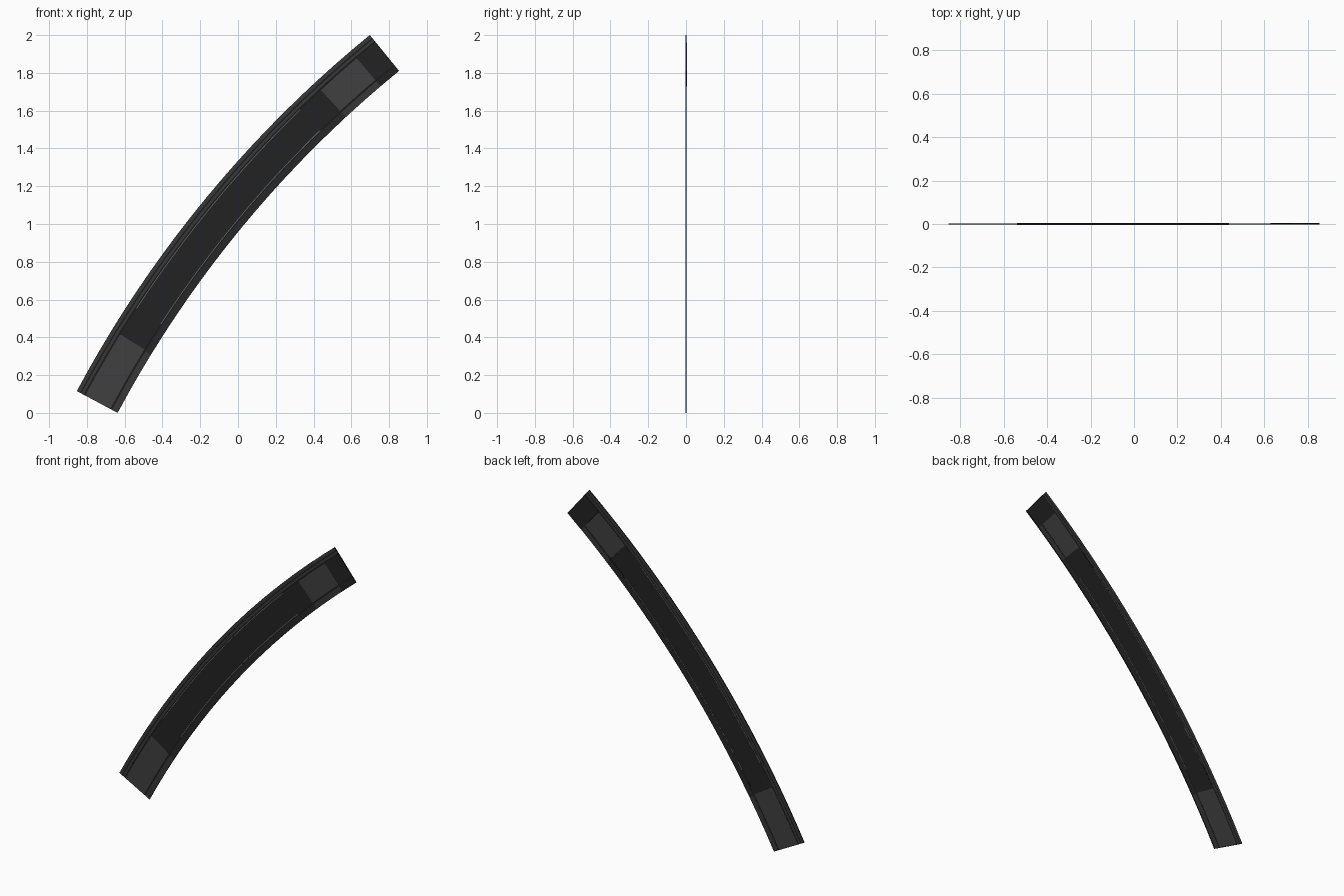
import bpy, bmesh, math

if "Cube" in bpy.data.objects:
    bpy.data.objects.remove(bpy.data.objects["Cube"])

# Arc frame: u runs 0 (outer edge) to 1 (inner edge), t runs 0 (bottom) to 1 (top)
CX, CZ = 4.618, -2.806
R_OUT, WIDTH = 6.2025, 0.245
A0, A1 = math.radians(151.9), math.radians(129.2)
SEGS = 20


def material(name, r, g, b):
    m = bpy.data.materials.new(name)
    m.diffuse_color = (r, g, b, 1)
    m.use_nodes = True
    m.node_tree.nodes["Principled BSDF"].inputs["Base Color"].default_value = m.diffuse_color
    return m


black = material("black", 0.011, 0.011, 0.011)
asphalt = material("dark asphalt", 0.016, 0.016, 0.017)
edge_dark = material("dark edge grey", 0.020, 0.020, 0.020)
edge_grey = material("edge grey", 0.038, 0.038, 0.038)
patch_grey = material("patch grey", 0.050, 0.050, 0.050)
pale = material("pale blue grey", 0.12, 0.13, 0.15)


def point(u, t, y):
    a = A0 + (A1 - A0) * t
    r = R_OUT - u * WIDTH
    return (CX + r * math.cos(a), y, CZ + r * math.sin(a))


def strip(name, u0, u1, t0, t1, half, mat, y=0.0):
    """Thin curved plate whose joints follow the shared segment grid."""
    ts = [t0] + [i / SEGS for i in range(SEGS + 1)
                 if t0 + 1e-4 < i / SEGS < t1 - 1e-4] + [t1]
    bm = bmesh.new()
    rings = [[bm.verts.new(point(u, t, y + s)) for u, s in
              ((u0, -half), (u1, -half), (u1, half), (u0, half))] for t in ts]
    for a, b in zip(rings, rings[1:]):
        for k in range(4):
            j = (k + 1) % 4
            bm.faces.new((a[k], a[j], b[j], b[k]))
    bm.faces.new(rings[0])
    bm.faces.new(rings[-1])
    bmesh.ops.recalc_face_normals(bm, faces=bm.faces[:])
    me = bpy.data.meshes.new(name)
    bm.to_mesh(me)
    bm.free()
    me.materials.append(mat)
    ob = bpy.data.objects.new(name, me)
    bpy.context.collection.objects.link(ob)
    return ob


# Main curved bed
strip("bed", 0, 1, 0, 1, 0.0025, asphalt)

# Outer border: two grey bands separated by black grooves
strip("outer_band", 0.0, 0.08, 0, 1, 0.0034, edge_grey)
strip("outer_groove", 0.08, 0.11, 0, 1, 0.0032, black)
strip("second_band", 0.11, 0.165, 0, 1, 0.0034, edge_grey)
strip("second_groove", 0.165, 0.205, 0, 1, 0.0032, black)

# Inner border: groove and band, lighter beside the end patches
strip("inner_groove", 0.82, 0.86, 0, 1, 0.0032, black)
strip("inner_band_middle", 0.86, 1, 0.15, 0.842, 0.0034, edge_dark)
strip("inner_band_bottom", 0.86, 1, 0, 0.15, 0.0034, edge_grey)
strip("inner_band_top", 0.86, 1, 0.842, 0.946, 0.0034, edge_grey)

# Light patches near both ends
strip("bottom_patch", 0.205, 0.82, 0, 0.153, 0.0034, patch_grey)
strip("top_patch", 0.205, 0.82, 0.842, 0.946, 0.0034, patch_grey)

# Dark tab at the top end, set slightly towards the back
strip("end_tab", 0.205, 1, 0.946, 1, 0.0038, asphalt, 0.0006)

# Fine pale lines along the bed
strip("outer_line", 0.195, 0.212, 0.22, 0.78, 0.0038, pale)
strip("inner_line", 0.818, 0.835, 0.22, 0.78, 0.0038, pale)
